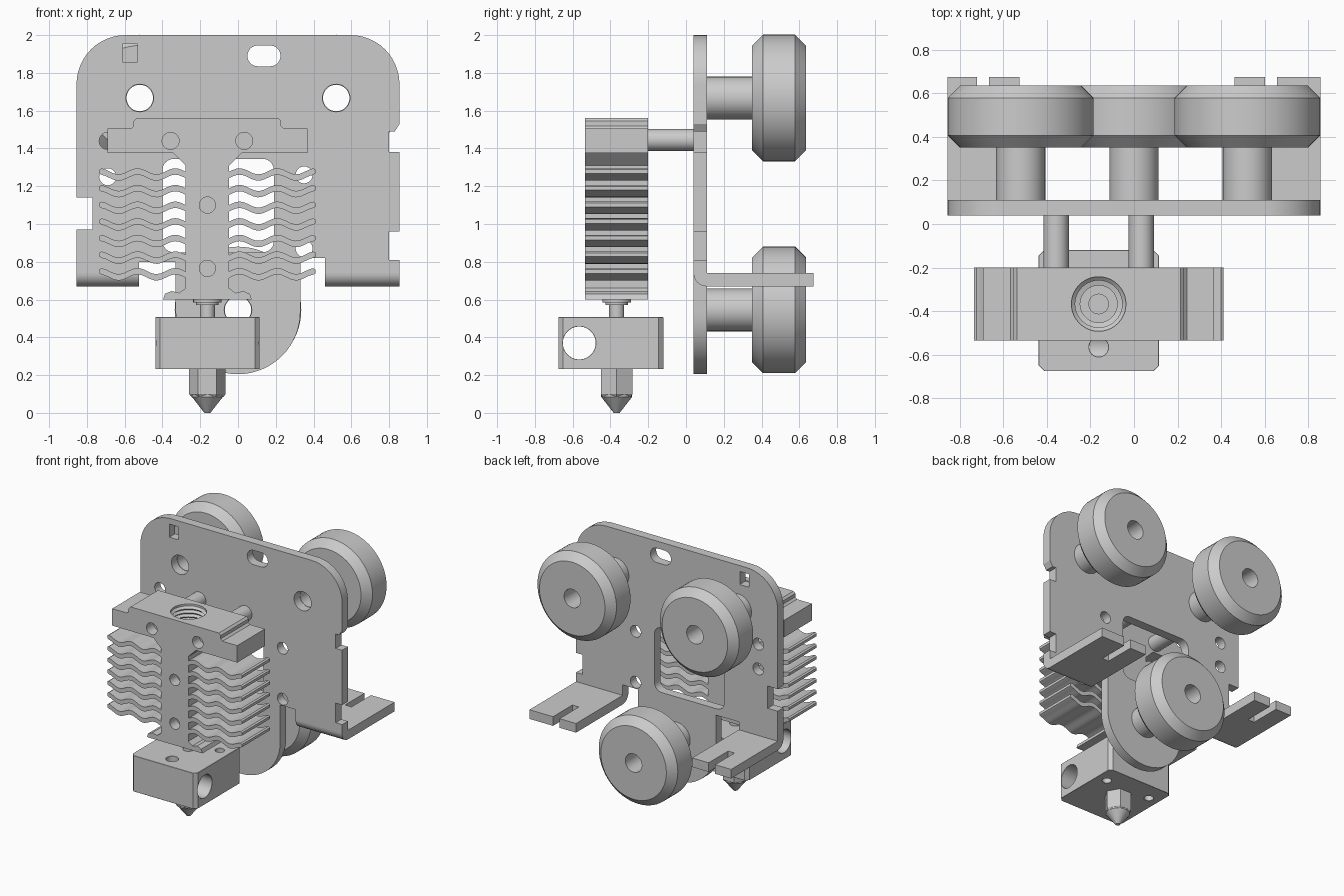
import bpy, bmesh
from math import sin, cos, pi, radians
from mathutils import Matrix

if "Cube" in bpy.data.objects:
    bpy.data.objects.remove(bpy.data.objects["Cube"])

CX, CY = -0.162, -0.367      # axis of the hot end
AXES = {'X': ((0, 0, 1), (1, 0, 0), (0, 1, 0)),
        'Y': ((1, 0, 0), (0, 0, -1), (0, 1, 0)),
        'Z': ((1, 0, 0), (0, 1, 0), (0, 0, 1))}


def add(name, mesh):
    ob = bpy.data.objects.new(name, mesh)
    bpy.context.collection.objects.link(ob)
    return ob


def arc(cx, cy, r, a0, a1, n=12):
    return [(cx + r * cos(radians(a0 + (a1 - a0) * i / n)),
             cy + r * sin(radians(a0 + (a1 - a0) * i / n))) for i in range(n + 1)]


def circle(cx, cy, r, n=32):
    return arc(cx, cy, r, 0, 360, n)[:-1]


def rounded(x0, x1, y0, y1, r):
    return (arc(x1 - r, y1 - r, r, 90, 0, 6) + arc(x1 - r, y0 + r, r, 0, -90, 6) +
            arc(x0 + r, y0 + r, r, 270, 180, 6) + arc(x0 + r, y1 - r, r, 180, 90, 6))


def extrude(name, loops, axis, lo, hi):
    """Fill an outline (first loop) with holes (other loops) and extrude along an axis."""
    cu = bpy.data.curves.new(name, 'CURVE')
    cu.dimensions, cu.fill_mode, cu.extrude = '2D', 'BOTH', (hi - lo) / 2
    for loop in loops:
        sp = cu.splines.new('POLY')
        sp.points.add(len(loop) - 1)
        for p, (a, b) in zip(sp.points, loop):
            p.co = (a, b, 0, 1)
        sp.use_cyclic_u = True
    tmp = add(name + "_curve", cu)
    dg = bpy.context.evaluated_depsgraph_get()
    me = bpy.data.meshes.new_from_object(tmp.evaluated_get(dg))
    bpy.data.objects.remove(tmp)
    me.transform(Matrix(AXES[axis]).to_4x4())
    off = [0, 0, 0]
    off['XYZ'.index(axis)] = (lo + hi) / 2
    me.transform(Matrix.Translation(off))
    bm = bmesh.new()
    bm.from_mesh(me)
    bmesh.ops.remove_doubles(bm, verts=bm.verts, dist=1e-5)
    bmesh.ops.recalc_face_normals(bm, faces=bm.faces)
    bm.to_mesh(me)
    bm.free()
    me.name = name
    return add(name, me)


def lathe(name, profile, axis, a, b, n=48, ring=False):
    """Turn (radius, height) points round an axis through a, b; ring closes the section."""
    bm = bmesh.new()
    rows = []
    for r, h in profile:
        row = []
        for i in range(n):
            u, v = a + r * cos(2 * pi * i / n), b + r * sin(2 * pi * i / n)
            row.append(bm.verts.new({'X': (h, u, v), 'Y': (u, h, v), 'Z': (u, v, h)}[axis]))
        rows.append(row)
    for p, q in zip(rows, rows[1:] + (rows[:1] if ring else [])):
        for i in range(n):
            j = (i + 1) % n
            bm.faces.new((p[i], p[j], q[j], q[i]))
    if not ring:
        bm.faces.new(rows[0])
        bm.faces.new(rows[-1])
    bmesh.ops.recalc_face_normals(bm, faces=bm.faces)
    me = bpy.data.meshes.new(name)
    bm.to_mesh(me)
    bm.free()
    return add(name, me)


def rod(name, axis, a, b, r, lo, hi, n=32):
    return lathe(name, [(r, lo), (r, hi)], axis, a, b, n)


def cut(ob, cutters):
    """Subtract the cutters and bake the result."""
    for c in cutters:
        c.hide_render = True
        m = ob.modifiers.new("cut", 'BOOLEAN')
        m.operation, m.object, m.solver = 'DIFFERENCE', c, 'EXACT'
    dg = bpy.context.evaluated_depsgraph_get()
    me = bpy.data.meshes.new_from_object(ob.evaluated_get(dg))
    ob.modifiers.clear()
    ob.data = me
    for c in cutters:
        bpy.data.objects.remove(c)


# Carriage plate: notched outline with a round lower lobe
outline = (arc(-.595, 1.74, .26, 180, 90) + arc(.595, 1.74, .26, 90, 0) +
           [(.855, 1.53), (.83, 1.49), (.80, 1.49), (.80, 1.38), (.855, 1.38), (.855, .96),
            (.80, .96), (.80, .81), (.855, .81), (.855, .74), (.46, .74), (.46, .82), (.33, .82)] +
           arc(0, .535, .33, 0, -180, 32) +
           [(-.33, .80), (-.525, .80), (-.525, .74), (-.855, .74), (-.855, .97),
            (-.77, .97), (-.77, 1.14), (-.855, 1.14)])
WHEELS = [(-.52, 1.667), (.52, 1.667), (0, .545)]
holes = [circle(x, z, .073) for x, z in WHEELS]
holes += [circle(x, z, .045, 20) for x, z in
          [(-.69, 1.25), (-.69, 1.44), (.35, 1.26), (.35, .87)]]
holes += [rounded(.05, .225, 1.835, 1.945, .054),          # oblong slot
          rounded(-.61, -.533, 1.855, 1.955, .004),        # small rectangular slot
          rounded(-.40, .19, .85, 1.345, .06)]             # window behind the heat sink
extrude("carriage_plate", [outline] + holes, 'Y', .04, .11)

# Folded bottom tabs with open slots
for side, x0, x1, s0, s1 in (("left", -.855, -.525, -.72, -.665), ("right", .46, .855, .60, .655)):
    extrude(side + "_tab_bend", [[(.11, .74)] + arc(.11, .74, .07, 180, 270)], 'X', x0, x1)
    extrude(side + "_tab", [[(x0, .11), (x1, .11), (x1, .675), (s1, .675), (s1, .44),
                             (s0, .44), (s0, .675), (x0, .675)]], 'Z', .67, .74)

# Wheels and their spacers
for i, (x, z) in enumerate(WHEELS):
    lathe(f"wheel_{i}", [(.07, .35), (.278, .35), (.335, .407), (.335, .578),
                         (.278, .635), (.07, .635)], 'Y', x, z, 64, ring=True)
    lathe(f"wheel_spacer_{i}", [(.07, .11), (.113, .11), (.113, .35), (.07, .35)],
          'Y', x, z, 40, ring=True)

# Heat sink: half profile with wavy fins, mirrored about the hot end axis
def wave(u):
    return .016 * cos(2 * pi * (u - .17) / .2)

half = [(.375, 1.56), (.39, 1.545), (.39, 1.52), (.405, 1.505), (.53, 1.505),
        (.53, 1.375), (.18, 1.375), (.115, 1.31)]
STEPS, T = 24, .017
for k in range(7):
    zc = 1.262 - k * .088
    us = [.115 + (.56 - .115) * i / STEPS for i in range(STEPS + 1)]
    half += [(u, zc + wave(u) + T) for u in us]
    half += [(.572, zc + wave(.56) + T * .6), (.572, zc + wave(.56) - T * .6)]
    half += [(u, zc + wave(u) - T) for u in reversed(us)]
half += [(.115, .66), (.15, .635), (.19, .645), (.225, .63), (.235, .60)]
sink = extrude("heat_sink", [[(CX + u, z) for u, z in half] +
                             [(CX - u, z) for u, z in reversed(half)]], 'Y', -.535, -.20)
# Threaded top bore narrowing to the filament hole, plus front screw holes
bore = [(.125, 1.60), (.125, 1.545)]
for k in range(5):
    bore += [(.108, 1.53 - k * .03), (.124, 1.515 - k * .03)]
bore += [(.085, 1.385), (.085, 1.345), (.045, 1.345), (.045, .65)]
cutters = [lathe("bore_cutter", bore, 'Z', CX, CY, 40)]
cutters += [rod("screw_cutter", 'Y', CX + u, z, r, -.6, -.45, 24) for u, z, r in
            [(-.195, 1.44, .045), (.195, 1.44, .045), (0, 1.10, .043), (0, .765, .043)]]
cut(sink, cutters)

# Standoffs between heat sink and plate
for side, s in (("left", -1), ("right", 1)):
    rod(side + "_standoff", 'Y', CX + s * .195, 1.445, .058, -.22, .045)

# Heat break: collar and thin neck
lathe("heat_break", [(.075, .61), (.075, .585), (.06, .585), (.06, .57), (.04, .57), (.04, .49)],
      'Z', CX, CY, 32)

# Heater block with chamfered edges, cartridge bore and small sensor holes
x0, x1, y0, y1, c = -.437, .115, -.675, -.12, .025
block = extrude("heater_block", [[(x0 + c, y0), (x1 - c, y0), (x1, y0 + c), (x1, y1 - c),
                                  (x1 - c, y1), (x0 + c, y1), (x0, y1 - c), (x0, y0 + c)]],
                'Z', .232, .507)
cutters = [rod("cartridge_cutter", 'X', -.565, .37, .087, -.6, .3, 40),
           rod("grub_cutter", 'Z', CX, -.565, .044, .40, .6, 24)]
cutters += [rod("sensor_cutter", 'Z', CX + s * .19, -.26, .033, .1, .6, 20) for s in (-1, 1)]
cut(block, cutters)
bev = block.modifiers.new("edge_bevel", 'BEVEL')
bev.width, bev.segments, bev.limit_method, bev.angle_limit = .008, 1, 'ANGLE', radians(60)

# Nozzle: hexagon body, conical tip
lathe("nozzle_hex", [(.097, .235), (.097, .10), (.085, .085)], 'Z', CX, CY, 6)
lathe("nozzle_tip", [(.082, .10), (.082, .085), (.016, 0)], 'Z', CX, CY, 32)

# Smooth the round surfaces, keep edges crisp
bpy.ops.object.select_all(action='SELECT')
bpy.context.view_layer.objects.active = block
bpy.ops.object.shade_smooth_by_angle(angle=radians(30))
